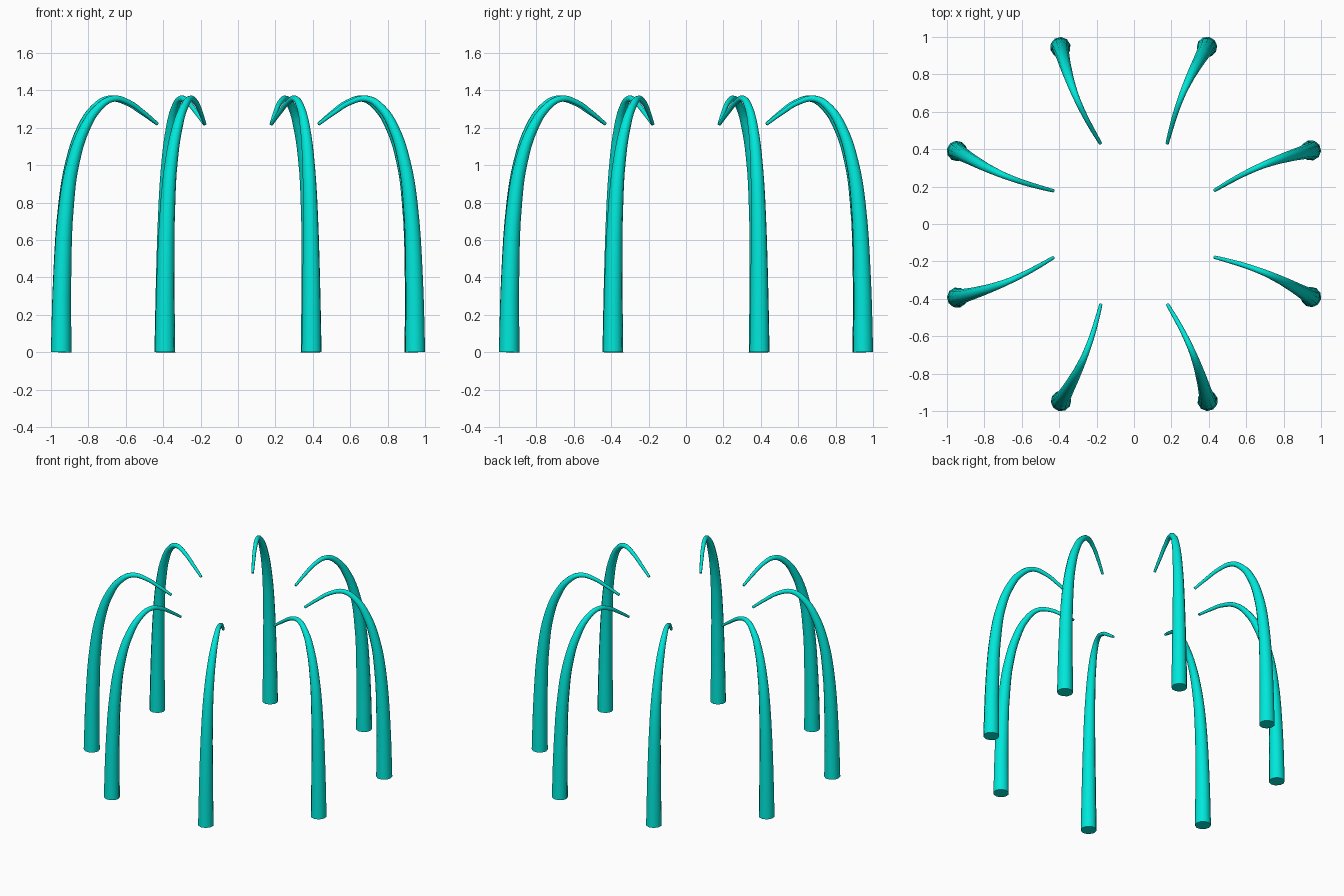
import bpy
from math import sin, cos, pi, radians

if "Cube" in bpy.data.objects:
    bpy.data.objects.remove(bpy.data.objects["Cube"])

mat = bpy.data.materials.new("teal")
mat.diffuse_color = (0.0, 0.8, 0.7, 1)
mat.use_nodes = True
mat.node_tree.nodes["Principled BSDF"].inputs["Base Color"].default_value = mat.diffuse_color

# rib path: distance from centre, height, tube radius
PATH = [(1.024, 0, .055), (1.018, .4, .048), (.994, .8, .040), (.957, 1.02, .034),
        (.893, 1.20, .028), (.82, 1.305, .022), (.735, 1.355, .017),
        (.64, 1.335, .014), (.55, 1.28, .012), (.466, 1.22, .009)]
R0, R1 = PATH[0][0], PATH[-1][0]
BOW = 0.025  # sideways bow of each rib


def make_rib(name, angle):
    cu = bpy.data.curves.new(name + "_path", 'CURVE')
    cu.dimensions = '3D'
    cu.bevel_depth = 1.0
    cu.bevel_resolution = 3
    cu.use_fill_caps = True
    cu.resolution_u = 4
    sp = cu.splines.new('BEZIER')
    sp.bezier_points.add(len(PATH) - 1)
    for p, (r, z, w) in zip(sp.bezier_points, PATH):
        s = BOW * sin(pi * (R0 - r) / (R0 - R1))
        p.co = (r * cos(angle) - s * sin(angle), r * sin(angle) + s * cos(angle), z)
        p.radius = w
        p.handle_left_type = p.handle_right_type = 'AUTO'
    tmp = bpy.data.objects.new(name + "_tmp", cu)
    bpy.context.scene.collection.objects.link(tmp)
    dg = bpy.context.evaluated_depsgraph_get()
    me = bpy.data.meshes.new_from_object(tmp.evaluated_get(dg))
    bpy.data.objects.remove(tmp)
    me.materials.clear()
    me.materials.append(mat)
    ob = bpy.data.objects.new(name, me)
    bpy.context.scene.collection.objects.link(ob)
    bpy.ops.object.select_all(action='DESELECT')
    ob.select_set(True)
    bpy.context.view_layer.objects.active = ob
    bpy.ops.object.shade_smooth_by_angle(angle=radians(50))


# ring of eight ribs
for i in range(8):
    make_rib(f"curved_rib_{i + 1}", radians(22.6 + 45 * i))
